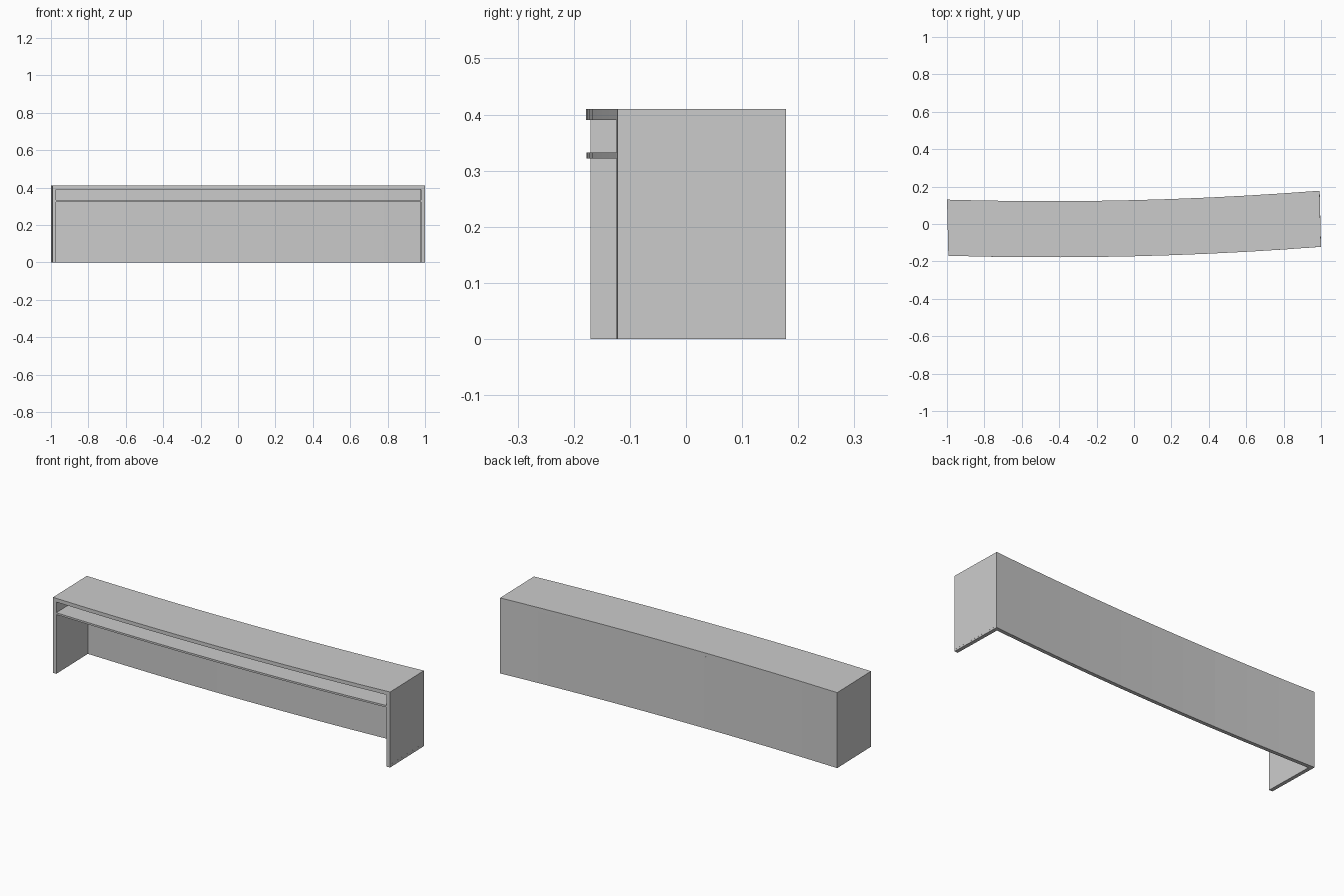
import bpy, bmesh, math

if "Cube" in bpy.data.objects:
    bpy.data.objects.remove(bpy.data.objects["Cube"])

TILT = 0.024        # whole desk is turned slightly about z
HALF = 0.9963       # half length along the chord
DEPTH = 0.30
BACK = 0.154        # back chord line
SAG = 0.0265        # bow of the long panels
T = 0.02            # board thickness


def bow(x):
    return BACK - SAG * (1 - (x / HALF) ** 2)


def curved_board(name, x0, x1, d0, d1, z0, z1, segments=10):
    """Board following the bow; d0 and d1 are distances in from the back."""
    bm = bmesh.new()
    c, s = math.cos(TILT), math.sin(TILT)
    rings = []
    for i in range(segments + 1):
        x = x0 + (x1 - x0) * i / segments
        ring = []
        for d, z in ((d0, z0), (d1, z0), (d1, z1), (d0, z1)):
            y = bow(x) - d
            ring.append(bm.verts.new((x * c - y * s, x * s + y * c, z)))
        rings.append(ring)
    for a, b in zip(rings, rings[1:]):
        for k in range(4):
            j = (k + 1) % 4
            bm.faces.new((a[k], a[j], b[j], b[k]))
    bm.faces.new(rings[0])
    bm.faces.new(rings[-1][::-1])
    bmesh.ops.recalc_face_normals(bm, faces=bm.faces)
    mesh = bpy.data.meshes.new(name)
    bm.to_mesh(mesh)
    bm.free()
    obj = bpy.data.objects.new(name, mesh)
    bpy.context.collection.objects.link(obj)
    return obj


INNER = HALF - T

# Desk top, full length and depth
curved_board("desk_top", -HALF, HALF, 0, DEPTH, 0.39, 0.41)

# Upright end panels
curved_board("left_end_panel", -HALF, -INNER, 0, DEPTH, 0, 0.39, 1)
curved_board("right_end_panel", INNER, HALF, 0, DEPTH, 0, 0.39, 1)

# Bowed back panel between the ends
curved_board("back_panel", -INNER, INNER, 0, T, 0, 0.39)

# Thin shelf under the top
curved_board("under_shelf", -INNER, INNER, T, DEPTH, 0.322, 0.332)

# Fine strip low on the right end panel
curved_board("end_strip", HALF - 0.005, HALF + 0.0003, 0.01, 0.292, 0.009, 0.016, 1)
